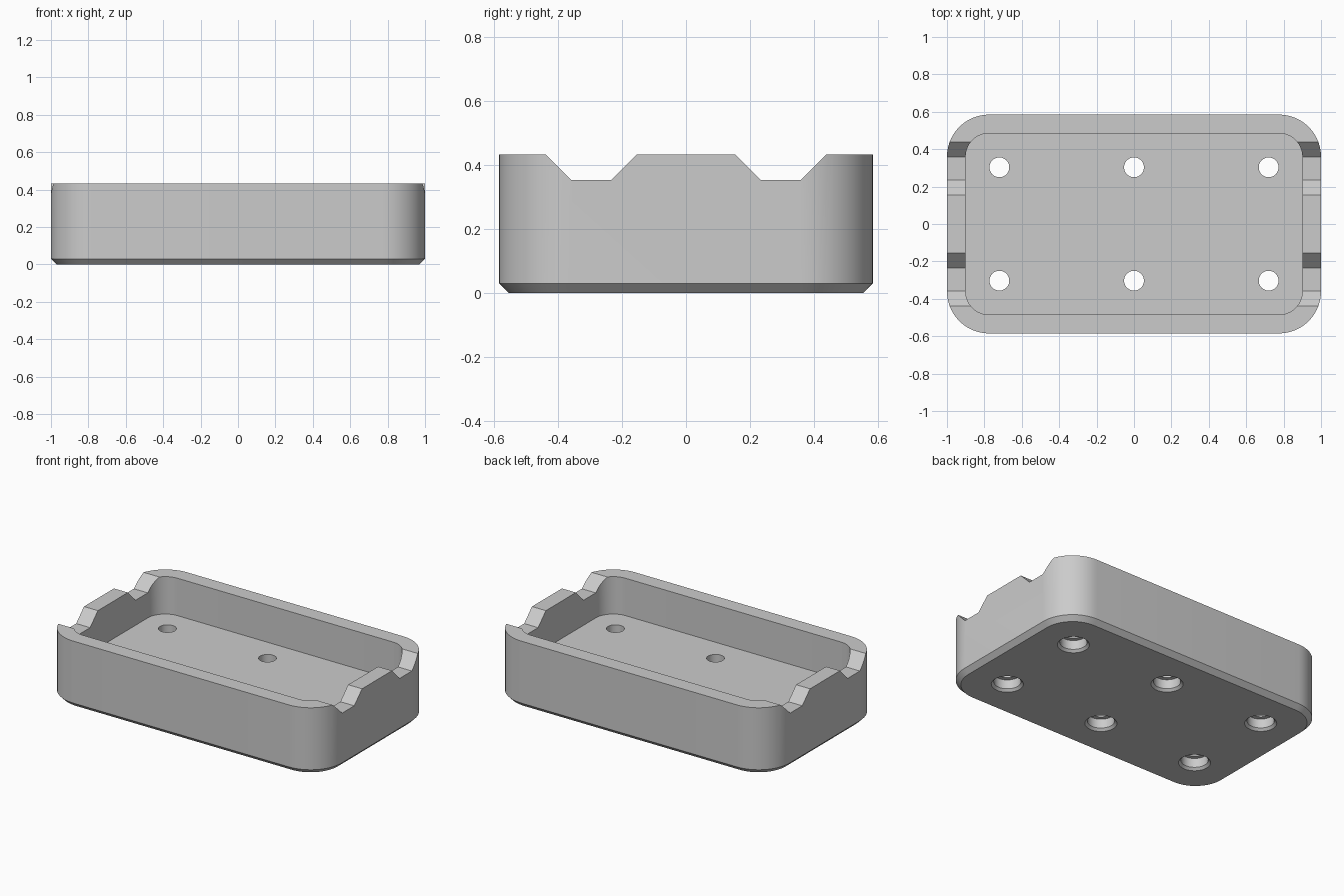
import bpy, bmesh
from math import sin, cos, pi, radians

cube = bpy.data.objects.get("Cube")
if cube:
    bpy.data.objects.remove(cube, do_unlink=True)

HALF_X, HALF_Y, HEIGHT = 1.0, 0.585, 0.433
CORNER, WALL, CHAMFER, FLOOR = 0.225, 0.1, 0.03, 0.19

grey = bpy.data.materials.new("plain_grey")
grey.use_nodes = True
colour = (0.6, 0.6, 0.6, 1)
grey.diffuse_color = colour
grey.node_tree.nodes["Principled BSDF"].inputs["Base Color"].default_value = colour


def rounded_rect(inset, z, steps=14):
    """Outline of the tray, moved inwards by inset, at height z."""
    r = CORNER - inset
    pts = []
    for quarter, (sx, sy) in enumerate([(1, 1), (-1, 1), (-1, -1), (1, -1)]):
        for i in range(steps + 1):
            a = pi / 2 * (quarter + i / steps)
            pts.append((sx * (HALF_X - CORNER) + r * cos(a),
                        sy * (HALF_Y - CORNER) + r * sin(a), z))
    return pts


def circle(x, y, r, z, n=40):
    return [(x + r * cos(2 * pi * i / n), y + r * sin(2 * pi * i / n), z)
            for i in range(n)]


def loft(name, rings):
    """Closed solid through a stack of matching rings, capped at both ends."""
    bm = bmesh.new()
    loops = [[bm.verts.new(p) for p in ring] for ring in rings]
    n = len(loops[0])
    for a, b in zip(loops, loops[1:]):
        for i in range(n):
            j = (i + 1) % n
            bm.faces.new((a[i], a[j], b[j], b[i]))
    bm.faces.new(loops[0][::-1])
    bm.faces.new(loops[-1])
    bmesh.ops.recalc_face_normals(bm, faces=bm.faces)
    mesh = bpy.data.meshes.new(name)
    bm.to_mesh(mesh)
    bm.free()
    mesh.materials.append(grey)
    obj = bpy.data.objects.new(name, mesh)
    bpy.context.collection.objects.link(obj)
    return obj


# Tray: chamfered foot, outer wall, flat rim, inner wall and floor
tray = loft("tray", [
    rounded_rect(CHAMFER, 0),
    rounded_rect(0, CHAMFER),
    rounded_rect(0, HEIGHT),
    rounded_rect(WALL, HEIGHT),
    rounded_rect(WALL, FLOOR),
])

cutters = []

# Screw holes, counterbored from below with a small lead-in chamfer
for x in (-0.72, 0, 0.72):
    for y in (-0.303, 0.303):
        cutters.append(loft("screw_hole_cutter", [
            circle(x, y, 0.11, -0.015),
            circle(x, y, 0.08, 0.015),
            circle(x, y, 0.08, 0.075),
            circle(x, y, 0.053, 0.075),
            circle(x, y, 0.053, FLOOR + 0.05),
        ]))

# Sloped notches in both end walls
LOW, SPREAD, TOP = 0.353, 0.062, 0.5
for side in (-1, 1):
    for y in (-0.296, 0.296):
        wide = SPREAD + TOP - LOW
        profile = [(y - SPREAD, LOW), (y + SPREAD, LOW), (y + wide, TOP), (y - wide, TOP)]
        cutters.append(loft("notch_cutter", [
            [(side * x, py, pz) for py, pz in profile] for x in (0.7, 1.1)]))

# Cut everything out of the tray
bpy.context.view_layer.objects.active = tray
tray.select_set(True)
for cutter in cutters:
    cutter.hide_render = True
    cut = tray.modifiers.new("cut", 'BOOLEAN')
    cut.operation = 'DIFFERENCE'
    cut.solver = 'EXACT'
    cut.object = cutter
    bpy.ops.object.modifier_apply(modifier=cut.name)
    bpy.data.objects.remove(cutter, do_unlink=True)

bpy.ops.object.select_all(action='DESELECT')
tray.select_set(True)
bpy.ops.object.shade_smooth_by_angle(angle=radians(30))
